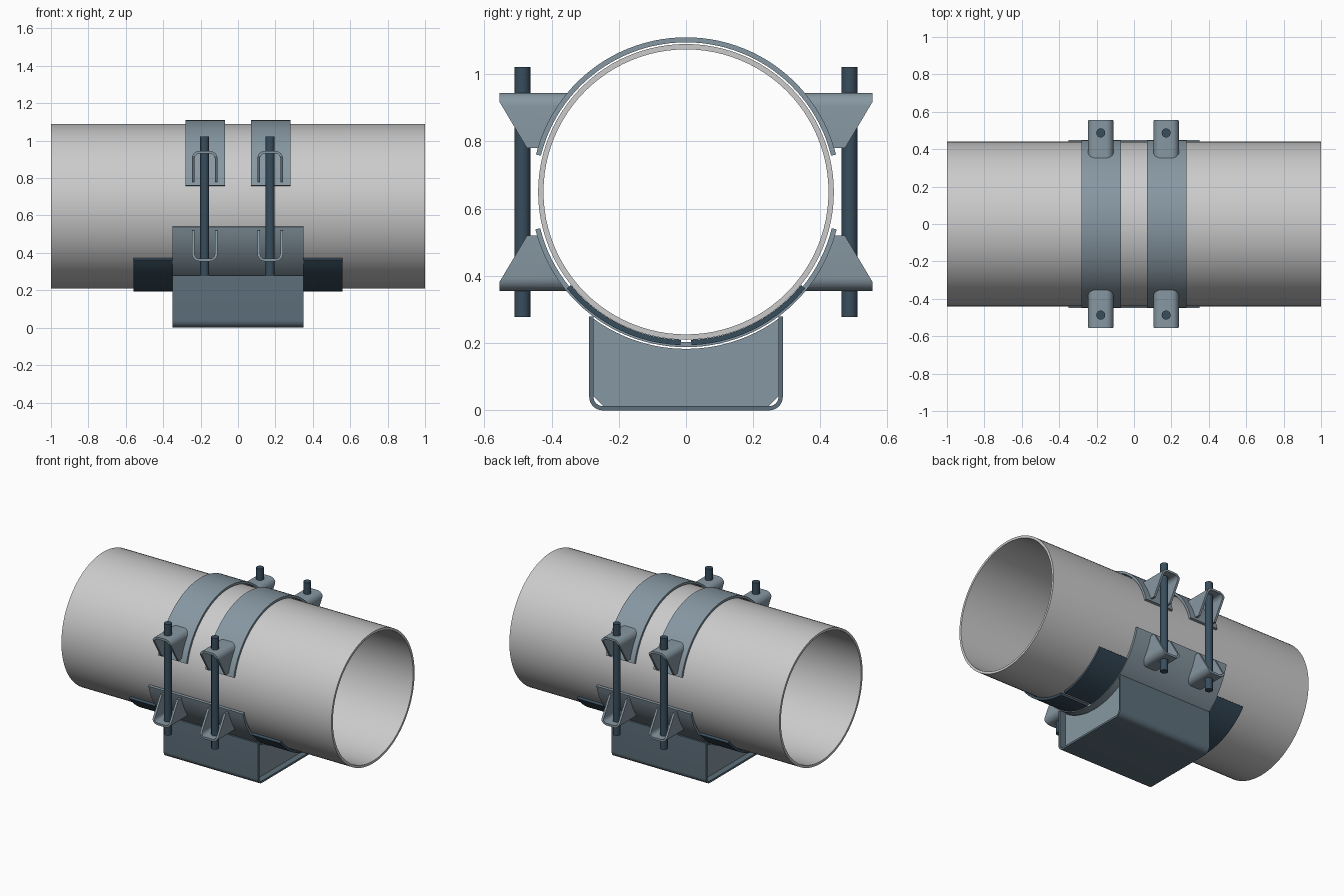
import bpy, bmesh
from math import sin, cos, radians, pi, sqrt
from mathutils import Matrix

if "Cube" in bpy.data.objects:
    bpy.data.objects.remove(bpy.data.objects["Cube"])

CZ = 0.65  # height of the pipe axis


def mat(name, rgb):
    m = bpy.data.materials.new(name)
    m.diffuse_color = (*rgb, 1)
    m.use_nodes = True
    m.node_tree.nodes["Principled BSDF"].inputs["Base Color"].default_value = m.diffuse_color
    return m


STEEL = mat("steel", (0.24, 0.31, 0.36))
BLUE = mat("blue_grey", (0.11, 0.16, 0.20))
DARK = mat("dark_blue", (0.04, 0.075, 0.11))


def finish(name, bm, material=None):
    bmesh.ops.recalc_face_normals(bm, faces=bm.faces[:])
    me = bpy.data.meshes.new(name)
    bm.to_mesh(me)
    bm.free()
    ob = bpy.data.objects.new(name, me)
    bpy.context.collection.objects.link(ob)
    if material:
        me.materials.append(material)
    return ob


def prism(name, pts, lo, hi, axis="x", material=None):
    """Extrude a 2D outline: (y, z) along x, or (x, z) along y."""
    bm = bmesh.new()
    put = (lambda p, t: (t, p[0], p[1])) if axis == "x" else (lambda p, t: (p[0], t, p[1]))
    a = [bm.verts.new(put(p, lo)) for p in pts]
    b = [bm.verts.new(put(p, hi)) for p in pts]
    bm.faces.new(a)
    bm.faces.new(b)
    n = len(pts)
    for i in range(n):
        bm.faces.new((a[i], a[(i + 1) % n], b[(i + 1) % n], b[i]))
    return finish(name, bm, material)


def band(name, r0, r1, a0, a1, lo, hi, steps, material=None):
    """Curved plate around the pipe axis; a full turn gives a closed tube."""
    bm = bmesh.new()
    full = a1 - a0 >= 360
    rings = []
    for i in range(steps if full else steps + 1):
        a = radians(a0 + (a1 - a0) * i / steps)
        rings.append([bm.verts.new((x, r * cos(a), CZ + r * sin(a)))
                      for x, r in ((lo, r0), (hi, r0), (hi, r1), (lo, r1))])
    for i in range(steps):
        p, q = rings[i], rings[(i + 1) % len(rings)]
        for k in range(4):
            bm.faces.new((p[k], p[(k + 1) % 4], q[(k + 1) % 4], q[k]))
    if not full:
        bm.faces.new(rings[0])
        bm.faces.new(rings[-1])
    return finish(name, bm, material)


def arc(cx, cz, r, a0, a1, n):
    return [(cx + r * cos(radians(a0 + (a1 - a0) * i / n)),
             cz + r * sin(radians(a0 + (a1 - a0) * i / n))) for i in range(n + 1)]


def u_outline(w, z0, z1, t, r):
    """U section open at the top, half width w, wall t, outer corner radius r."""
    outer = [(-w, z1)] + arc(-w + r, z0 + r, r, 180, 270, 8) \
        + arc(w - r, z0 + r, r, 270, 360, 8) + [(w, z1)]
    inner = [(w - t, z1)] + arc(w - r, z0 + r, r - t, 360, 270, 8) \
        + arc(-w + r, z0 + r, r - t, 270, 180, 8) + [(-w + t, z1)]
    return outer + inner


# Pipe
band("pipe", 0.424, 0.44, 0, 360, -1, 1, 96)

# Top straps and lower cradle
for i, s in enumerate((-1, 1)):
    band(f"top_strap_{i + 1}", 0.445, 0.46, 14, 166, s * 0.175 - 0.105, s * 0.175 + 0.105, 48, STEEL)
band("cradle", 0.447, 0.462, 194, 346, -0.35, 0.35, 48, STEEL)

# Liner pads with a gap along the bottom
for name, a0, a1 in (("liner_pad_back", 272, 321), ("liner_pad_front", 219, 268)):
    band(name, 0.4405, 0.456, a0, a1, -0.56, 0.56, 20, DARK)

# Channel base and its saddle-shaped end plates
prism("base_channel", u_outline(0.288, 0, 0.28, 0.013, 0.04), -0.35, 0.35, "x", BLUE)
side = [(-0.275, 0.042), (-0.246, 0.013), (0.246, 0.013), (0.275, 0.042)]
saddle = [(y, CZ - sqrt(0.467 ** 2 - y * y)) for y in [0.275 - 0.55 * i / 24 for i in range(25)]]
for i, x in enumerate((-0.3, 0.3)):
    prism(f"end_plate_{i + 1}", side + saddle, x - 0.008, x + 0.008, "x", STEEL)

# Lug: U section trimmed to its side profile, then mirrored to eight places
lug = prism("lug", u_outline(0.068, 0.355, 0.60, 0.014, 0.04), 0.3, 0.6, "y", STEEL)
rim = [(sqrt(0.459 ** 2 - (z - CZ) ** 2), z) for z in [0.52 - 0.17 * i / 10 for i in range(11)]]
cutter = prism("lug_trim", [(0.555, 0.35), (0.555, 0.382), (0.473, 0.52)] + rim, -0.2, 0.2)
cutter.hide_render = True
mod = lug.modifiers.new("trim", "BOOLEAN")
mod.operation = "INTERSECT"
mod.solver = "EXACT"
mod.object = cutter
dg = bpy.context.evaluated_depsgraph_get()
trimmed = bpy.data.meshes.new_from_object(lug.evaluated_get(dg))
bpy.data.objects.remove(lug)
bpy.data.objects.remove(cutter)
for x in (-0.178, 0.172):
    for sy in (-1, 1):
        for sz in (-1, 1):
            me = trimmed.copy()
            me.transform(Matrix.Translation((x, 0, CZ)) @ Matrix.Diagonal((1, sy, sz, 1))
                         @ Matrix.Translation((0, 0, -CZ)))
            if sy * sz < 0:
                me.flip_normals()
            name = f"{'lower' if sz > 0 else 'upper'}_lug"
            bpy.context.collection.objects.link(bpy.data.objects.new(name, me))

# Threaded rods
for x in (-0.178, 0.172):
    for y in (-0.487, 0.487):
        bm = bmesh.new()
        bmesh.ops.create_cone(bm, cap_ends=True, segments=24, radius1=0.024, radius2=0.024, depth=0.744,
                              matrix=Matrix.Translation((x, y, CZ)))
        finish("clamp_rod", bm, DARK)

# Smooth curved faces, keep edges sharp
for ob in bpy.context.scene.objects:
    ob.select_set(True)
    bpy.context.view_layer.objects.active = ob
bpy.ops.object.shade_smooth_by_angle()
